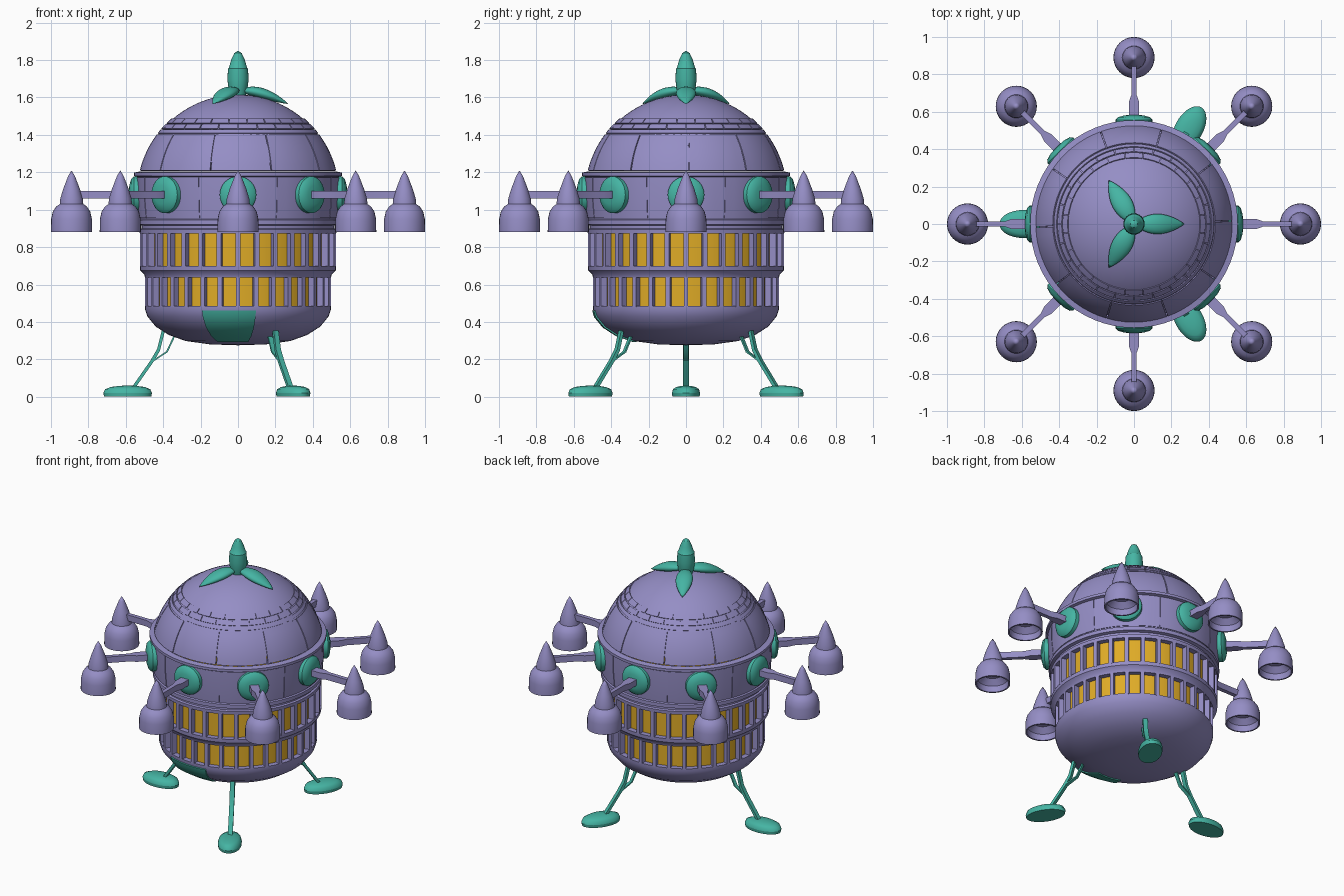
import bpy, bmesh
from math import sin, cos, pi, radians, sqrt
from mathutils import Matrix

cube = bpy.data.objects.get("Cube")
if cube:
    bpy.data.objects.remove(cube)


def material(name, rgb):
    m = bpy.data.materials.new(name)
    m.use_nodes = True
    m.diffuse_color = (*rgb, 1)
    m.node_tree.nodes["Principled BSDF"].inputs["Base Color"].default_value = (*rgb, 1)
    return m


PURPLE = material("lavender", (0.30, 0.27, 0.56))
TEAL = material("teal", (0.06, 0.46, 0.37))
GOLD = material("amber", (0.74, 0.41, 0.02))
FULL = [(0, 2 * pi)]


def finish(name, bm, mat, thick=0):
    """Turn a bmesh into a shaded object, optionally thickened inwards."""
    bmesh.ops.remove_doubles(bm, verts=bm.verts, dist=0.0002)
    mesh = bpy.data.meshes.new(name)
    bm.to_mesh(mesh)
    bm.free()
    mesh.materials.append(mat)
    obj = bpy.data.objects.new(name, mesh)
    bpy.context.collection.objects.link(obj)
    if thick:
        mod = obj.modifiers.new("thickness", "SOLIDIFY")
        mod.thickness, mod.offset = thick, -1
        bpy.context.view_layer.objects.active = obj
        bpy.ops.object.modifier_apply(modifier=mod.name)
    for p in obj.data.polygons:
        p.use_smooth = True
    obj.data.set_sharp_from_angle(angle=radians(32))
    return obj


def revolve(name, profile, mat, spans=FULL, steps=64, thick=0):
    """Sweep an (r, z) profile around z over each angular span."""
    bm = bmesh.new()
    for a0, a1 in spans:
        cols = []
        for i in range(steps + 1):
            a = a0 + (a1 - a0) * i / steps
            cols.append([bm.verts.new((r * cos(a), r * sin(a), z)) for r, z in profile])
        for c, d in zip(cols, cols[1:]):
            for k in range(len(profile) - 1):
                bm.faces.new((c[k], d[k], d[k + 1], c[k + 1]))
    return finish(name, bm, mat, thick)


def ring_spans(count, gap, shift=0):
    """Equal spans around the circle, separated by a gap angle."""
    step = 2 * pi / count
    return [(step * (i + shift) + gap / 2, step * (i + shift + 1) - gap / 2)
            for i in range(count)]


def around(obj, angles):
    """Place linked copies of a part about the z axis."""
    base = obj.name
    for i, a in enumerate(angles):
        o = obj if i == 0 else obj.copy()
        if i:
            o.name = f"{base}_{i + 1}"
            bpy.context.collection.objects.link(o)
        o.rotation_euler.z = a


def prism(name, outline, mat, to_3d, depth):
    """Extrude a 2D outline symmetrically about its plane."""
    bm = bmesh.new()
    lo, hi = ([bm.verts.new(to_3d(u, v, w)) for u, v in outline] for w in (-depth, depth))
    bm.faces.new(lo)
    bm.faces.new(hi)
    for i in range(len(lo)):
        j = (i + 1) % len(lo)
        bm.faces.new((lo[i], lo[j], hi[j], hi[i]))
    bmesh.ops.recalc_face_normals(bm, faces=bm.faces)
    return finish(name, bm, mat)


# Lower hull and its front hatch
bowl = [(0, .275), (.15, .28), (.28, .298), (.37, .33), (.44, .375), (.485, .43), (.496, .465)]
revolve("lower_hull", bowl + [(.497, .485), (.45, .485)], PURPLE)
hatch = [(r + .006, z - .005) for r, z in bowl[2:]]
revolve("front_hatch", hatch, TEAL, [(radians(-112.5), radians(-79))], 12, .012)

# Two window decks: glowing core behind 32 deep posts
for deck, r, z0, z1 in (("lower", .497, .48, .645), ("upper", .525, .695, .885)):
    revolve(deck + "_windows", [(r - .035, z0), (r - .035, z1)], GOLD)
    pitch = 2 * pi / 32
    posts = [(i * pitch - .024, i * pitch + .024) for i in range(32)]
    revolve(deck + "_window_posts", [(r, z0), (r, z1)], PURPLE, posts, 1, .045)

# Ledge between the decks
revolve("deck_ledge", [(.44, .638), (.497, .638), (.502, .655), (.523, .675), (.525, .70),
                       (.47, .70)], PURPLE)

# Middle hull with raised rims
revolve("middle_hull", [(.47, .872), (.525, .872), (.527, .895), (.515, .90), (.515, .915),
                        (.535, .92), (.535, .945), (.526, .95), (.535, 1.06),
                        (.536, 1.175), (.555, 1.18), (.555, 1.198), (.52, 1.205)], PURPLE)
revolve("middle_panels", [(.531, .955), (.54, 1.06), (.541, 1.172)], PURPLE,
        ring_spans(8, .012, .5), 8, .012)


# Dome with panel plating
def dome_arc(z0, z1, radius, n):
    zs = [z0 + (z1 - z0) * i / n for i in range(n + 1)]
    return [(sqrt(max(0, radius ** 2 - (z - 1.08) ** 2)), z) for z in zs]


cap = [(.535 * cos(t * pi / 48), 1.08 + .535 * sin(t * pi / 48)) for t in range(5, 25)]
revolve("dome", cap, PURPLE)
revolve("dome_panels", dome_arc(1.21, 1.402, .541, 7), PURPLE,
        ring_spans(10, .012, .05), 7, .012)
revolve("dome_band", dome_arc(1.41, 1.428, .541, 2), PURPLE, thick=.012)
for row, (z0, z1) in enumerate(((1.434, 1.458), (1.463, 1.488))):
    revolve(f"dome_tiles_{row + 1}", dome_arc(z0, z1, .541, 2), PURPLE,
            ring_spans(24, .014, row / 2), 3, .012)

# Crown: upright bud and three drooping leaves
revolve("crown_bud", [(0, 1.57), (.035, 1.59), (.05, 1.64), (.057, 1.70), (.053, 1.755),
                      (.048, 1.76), (.037, 1.80), (.02, 1.837), (0, 1.85)], TEAL, steps=24)
leaf = revolve("crown_leaf", [(.054 * sin(pi * (i / 14) ** .9) ** .85 if 0 < i < 14 else 0,
                               .27 * i / 14) for i in range(15)], TEAL, steps=20)
for v in leaf.data.vertices:
    x, y, z = v.co
    v.co = (z, y, 1.638 - .55 * x - 1.0 * z * z)
leaf.data.update()
around(leaf, [0, 2 * pi / 3, -2 * pi / 3])

# Eight hollow pods on arms, each with a round mount
eight = [i * pi / 4 for i in range(8)]
pod = revolve("pod", [(0, .965), (.06, .955), (.095, .92), (.10, .88), (.11, .88), (.109, .95),
                      (.10, .99), (.082, 1.017), (.063, 1.03), (.06, 1.06), (.045, 1.11),
                      (.018, 1.18), (0, 1.21)], PURPLE, steps=32)
pod.data.transform(Matrix.Translation((.89, 0, 0)))
around(pod, eight)

half = [(.53, .028), (.65, .028), (.69, .014), (.86, .014)]
arm = prism("pod_arm", half + [(x, -y) for x, y in reversed(half)], PURPLE,
            lambda u, v, w: (u, v, 1.08 + w), .021)
around(arm, eight)

mount = revolve("arm_mount", [(.098, 0), (.098, .052), (.085, .066), (.05, .076), (0, .079)],
                TEAL, steps=32)
mount.data.transform(Matrix.Translation((.505, 0, 1.08)) @ Matrix.Rotation(pi / 2, 4, "Y"))
around(mount, eight)

# Three forked legs with oval feet
three = [pi, pi / 3, -pi / 3]


def strip(name, path, half_width, half_thick):
    """Flat bar following a path in the radial plane."""
    sides = [[(r + s * half_thick, z + s * half_thick * .5) for r, z in path] for s in (1, -1)]
    return prism(name, sides[0] + sides[1][::-1], TEAL, lambda u, v, w: (u, w, v), half_width)


around(strip("leg", [(.565, .04), (.46, .19), (.425, .25), (.395, .37)], .015, .008), three)
around(strip("leg_brace", [(.465, .185), (.38, .24), (.34, .325)], .013, .004), three)
foot = revolve("foot", [(0, 0), (.97, 0), (1, .02), (.93, .04), (.7, .052), (.35, .058),
                        (0, .06)], TEAL, steps=40)
foot.data.transform(Matrix.Translation((.59, 0, 0)) @ Matrix.Diagonal((.13, .075, 1, 1)))
around(foot, three)
